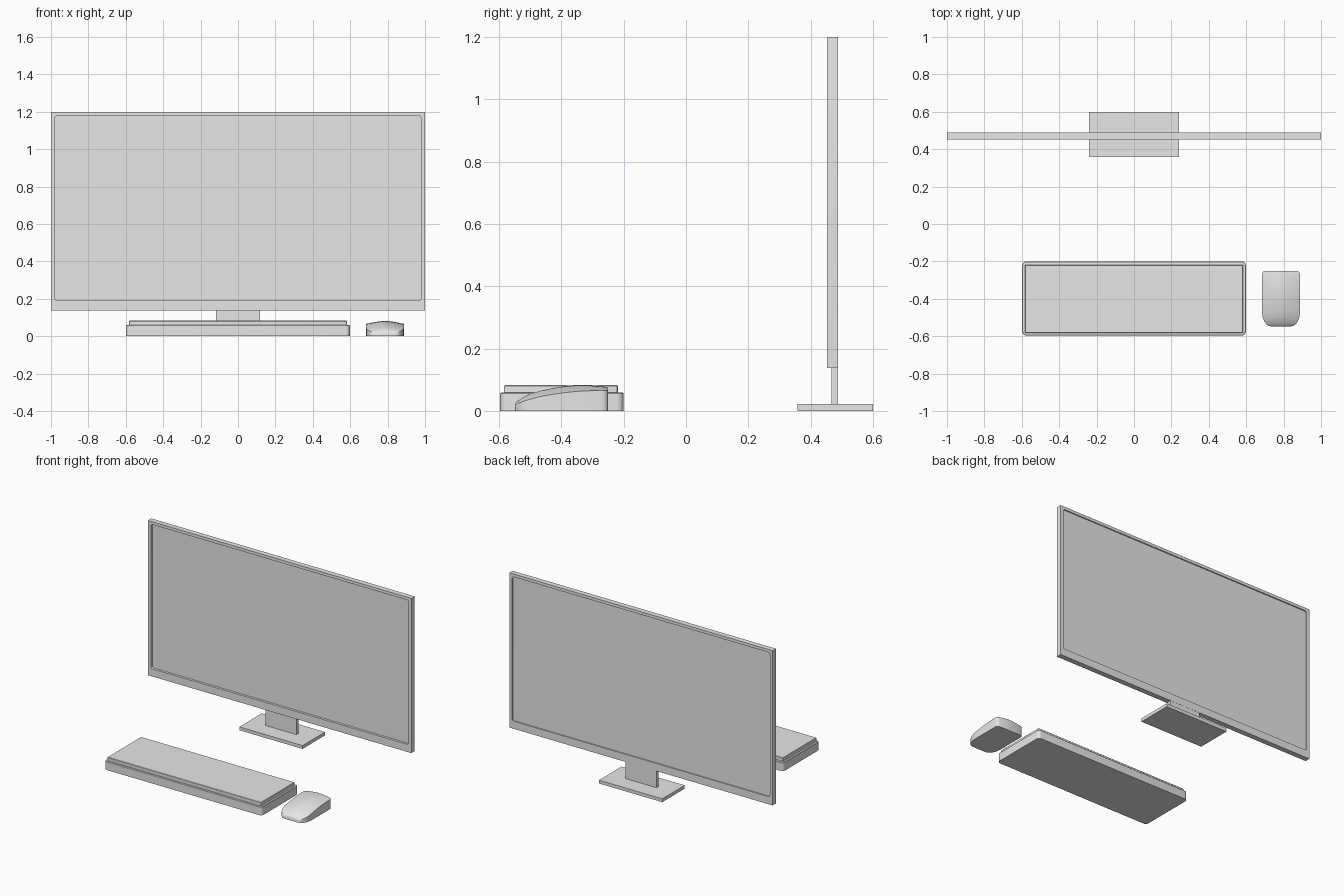
import bpy, bmesh, math

if "Cube" in bpy.data.objects:
    bpy.data.objects.remove(bpy.data.objects["Cube"])

grey = bpy.data.materials.new("light grey")
grey.diffuse_color = (0.8, 0.8, 0.8, 1)
grey.use_nodes = True
grey.node_tree.nodes["Principled BSDF"].inputs["Base Color"].default_value = grey.diffuse_color


def finish(name, bm, angle=30):
    """Turn a bmesh into a named, shaded object."""
    bmesh.ops.recalc_face_normals(bm, faces=bm.faces)
    me = bpy.data.meshes.new(name)
    bm.to_mesh(me)
    bm.free()
    me.materials.append(grey)
    ob = bpy.data.objects.new(name, me)
    bpy.context.collection.objects.link(ob)
    bpy.ops.object.select_all(action='DESELECT')
    bpy.context.view_layer.objects.active = ob
    ob.select_set(True)
    bpy.ops.object.shade_smooth_by_angle(angle=math.radians(angle))
    return ob


def rounded(x0, x1, y0, y1, r, n=6):
    """Rounded rectangle outline as 2D points."""
    corners = [(x1 - r, y1 - r), (x0 + r, y1 - r), (x0 + r, y0 + r), (x1 - r, y0 + r)]
    return [(cx + r * math.cos(math.pi / 2 * (q + i / n)),
             cy + r * math.sin(math.pi / 2 * (q + i / n)))
            for q, (cx, cy) in enumerate(corners) for i in range(n + 1)]


def bridge(bm, a, b):
    n = len(a)
    for i in range(n):
        bm.faces.new((a[i], a[(i + 1) % n], b[(i + 1) % n], b[i]))


def loft(name, outlines, closed=False, angle=30):
    """Skin equal-length 3D outlines; cap the ends or close into a ring."""
    bm = bmesh.new()
    loops = [[bm.verts.new(p) for p in o] for o in outlines]
    for a, b in zip(loops, loops[1:]):
        bridge(bm, a, b)
    if closed:
        bridge(bm, loops[-1], loops[0])
    else:
        bm.faces.new(loops[0])
        bm.faces.new(loops[-1])
    return finish(name, bm, angle)


def box(name, x0, x1, y0, y1, z0, z1):
    c = [(x0, y0), (x1, y0), (x1, y1), (x0, y1)]
    return loft(name, [[(x, y, z) for x, y in c] for z in (z0, z1)])


def flat(pts, z):
    return [(x, y, z) for x, y in pts]


def upright(pts, y):
    return [(x, y, z) for x, z in pts]


# Monitor frame: a ring with a rounded opening
FRONT, BACK = 0.452, 0.488
outer = rounded(-1, 1, 0.138, 1.2, 0.001)
inner = rounded(-0.978, 0.978, 0.19, 1.18, 0.014)
loft("monitor_frame", [upright(outer, FRONT), upright(inner, FRONT),
                       upright(inner, BACK), upright(outer, BACK)], closed=True)

# Screen panel, set back from both faces of the frame
panel = rounded(-0.979, 0.979, 0.189, 1.181, 0.014)
loft("screen_panel", [upright(panel, 0.468), upright(panel, 0.480)])

# Stand
box("stand_neck", -0.117, 0.117, 0.467, 0.487, 0.02, 0.145)
box("stand_base", -0.24, 0.24, 0.357, 0.6, 0, 0.023)

# Keyboard: rounded tray with a raised key block
tray = rounded(-0.598, 0.598, -0.596, -0.2, 0.022)
tray_top = rounded(-0.595, 0.595, -0.593, -0.203, 0.019)
loft("keyboard_tray", [flat(tray, 0), flat(tray, 0.056), flat(tray_top, 0.059)])
keys = rounded(-0.584, 0.584, -0.584, -0.218, 0.006, 3)
keys_top = rounded(-0.581, 0.581, -0.581, -0.221, 0.004, 3)
loft("keyboard_keys", [flat(keys, 0.05), flat(keys, 0.080), flat(keys_top, 0.083)])

# Mouse stations: y, half width, side height, crown height
stations = [(-0.548, 0.052, 0.018, 0.024), (-0.544, 0.066, 0.021, 0.029),
            (-0.535, 0.079, 0.026, 0.036), (-0.520, 0.090, 0.032, 0.046),
            (-0.500, 0.098, 0.038, 0.055), (-0.470, 0.102, 0.046, 0.064),
            (-0.430, 0.102, 0.053, 0.073), (-0.390, 0.102, 0.059, 0.079),
            (-0.350, 0.102, 0.063, 0.082), (-0.310, 0.102, 0.065, 0.082),
            (-0.275, 0.102, 0.066, 0.079), (-0.262, 0.100, 0.066, 0.078),
            (-0.254, 0.095, 0.066, 0.077), (-0.250, 0.086, 0.066, 0.076)]
sections = []
for y, w, side, crown in stations:
    top = [(0.786 + w * u / 8, y, side + (crown - side) * (1 - abs(u / 8) ** 1.5))
           for u in range(8, -9, -1)]
    sections.append([(0.786 - w, y, 0), (0.786 + w, y, 0)] + top)
loft("mouse", sections, angle=40)
